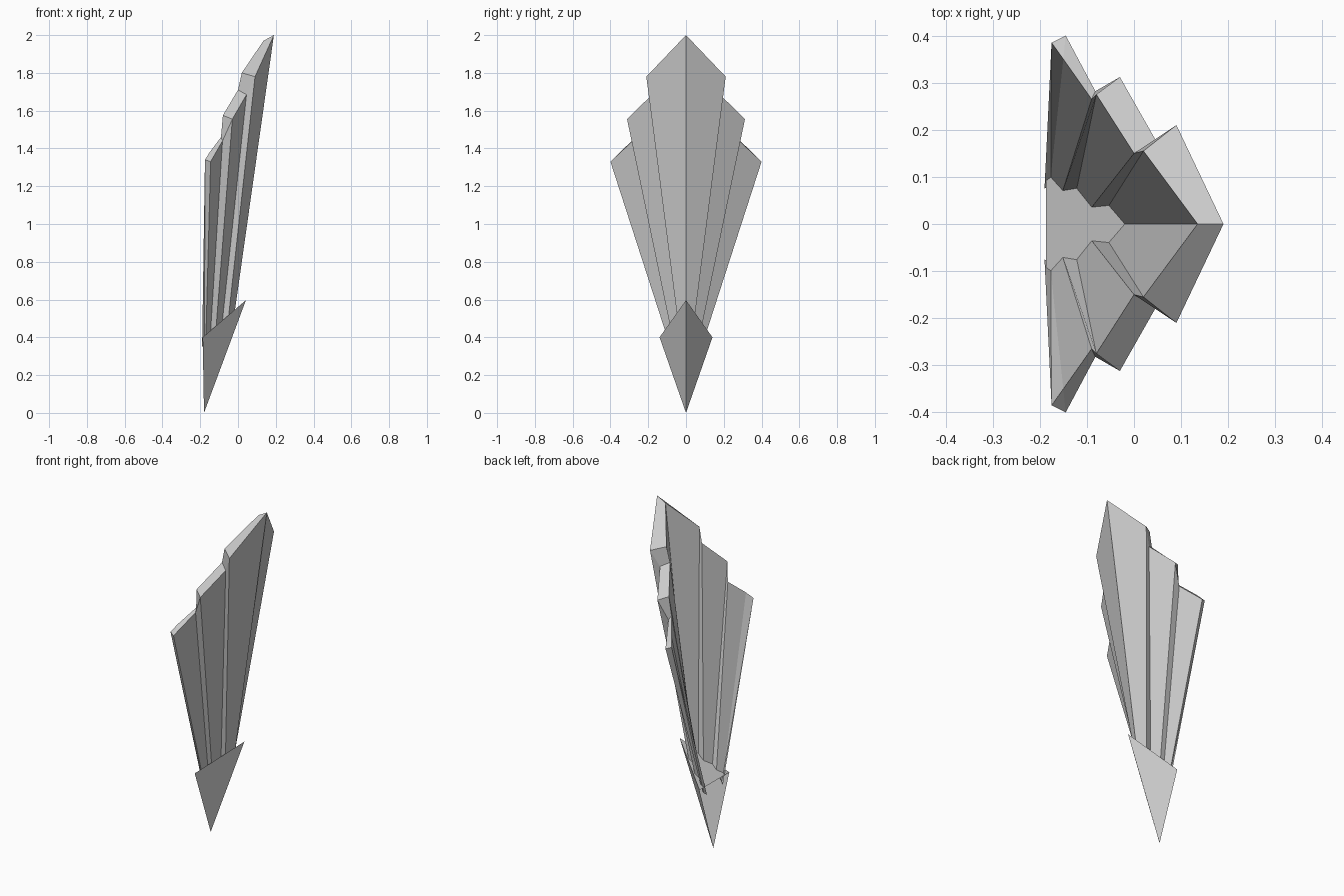
import bpy, bmesh

if "Cube" in bpy.data.objects:
    bpy.data.objects.remove(bpy.data.objects["Cube"])


def make_object(name, bm):
    bmesh.ops.recalc_face_normals(bm, faces=bm.faces)
    mesh = bpy.data.meshes.new(name)
    bm.to_mesh(mesh)
    bm.free()
    obj = bpy.data.objects.new(name, mesh)
    bpy.context.collection.objects.link(obj)
    return obj


# Stepped plan profiles of the half fan: front and back skins, at rim and foot
front_top = [(.19, 0, 2), (.09, .21, 1.78), (.045, .18, 1.685),
             (-.03, .312, 1.555), (-.082, .282, 1.44), (-.145, .40, 1.33)]
front_foot = [(-.018, 0, .53), (-.051, .045, .50), (-.085, .039, .465),
              (-.117, .08, .44), (-.146, .074, .415), (-.171, .088, .365)]
back_top = [(.135, 0, 1.97), (.02, .155, 1.80), (0, .15, 1.71),
            (-.08, .275, 1.575), (-.09, .265, 1.46), (-.15, .35, 1.38)]
back_foot = [(-.021, 0, .53), (-.054, .038, .50), (-.091, .034, .465),
             (-.122, .073, .44), (-.152, .068, .415), (-.178, .088, .36)]
end_top, end_foot = (-.175, .385, 1.34), (-.19, .075, .35)

# Fan of three stepped, tapering panels per side
bm = bmesh.new()
ft, ff, bt, bf = [[bm.verts.new(p) for p in row]
                  for row in (front_top, front_foot, back_top, back_foot)]
et, ef = bm.verts.new(end_top), bm.verts.new(end_foot)
for row, end in ((ft, et), (ff, ef), (bt, et), (bf, ef)):
    row.append(end)
for i in range(6):
    j = i + 1
    bm.faces.new((ft[i], ft[j], ff[j], ff[i]))
    bm.faces.new((bt[i], bt[j], bf[j], bf[i]))
    for a, b in ((ft, bt), (ff, bf)):
        rim = [a[i], a[j], b[j], b[i]]
        bm.faces.new(list(dict.fromkeys(rim)))
fan = make_object("fan_panels", bm)
mirror = fan.modifiers.new("mirror", 'MIRROR')
mirror.use_axis = (False, True, False)

# Inverted pyramid bracket with a sloping top, open at the wall side
bm = bmesh.new()
tip, left, right, nose = [bm.verts.new(p) for p in (
    (-.18, 0, 0), (-.187, .14, .4), (-.187, -.14, .4), (.042, 0, .597))]
for f in ((tip, left, nose), (tip, nose, right), (left, right, nose)):
    bm.faces.new(f)
make_object("pointed_base", bm)
